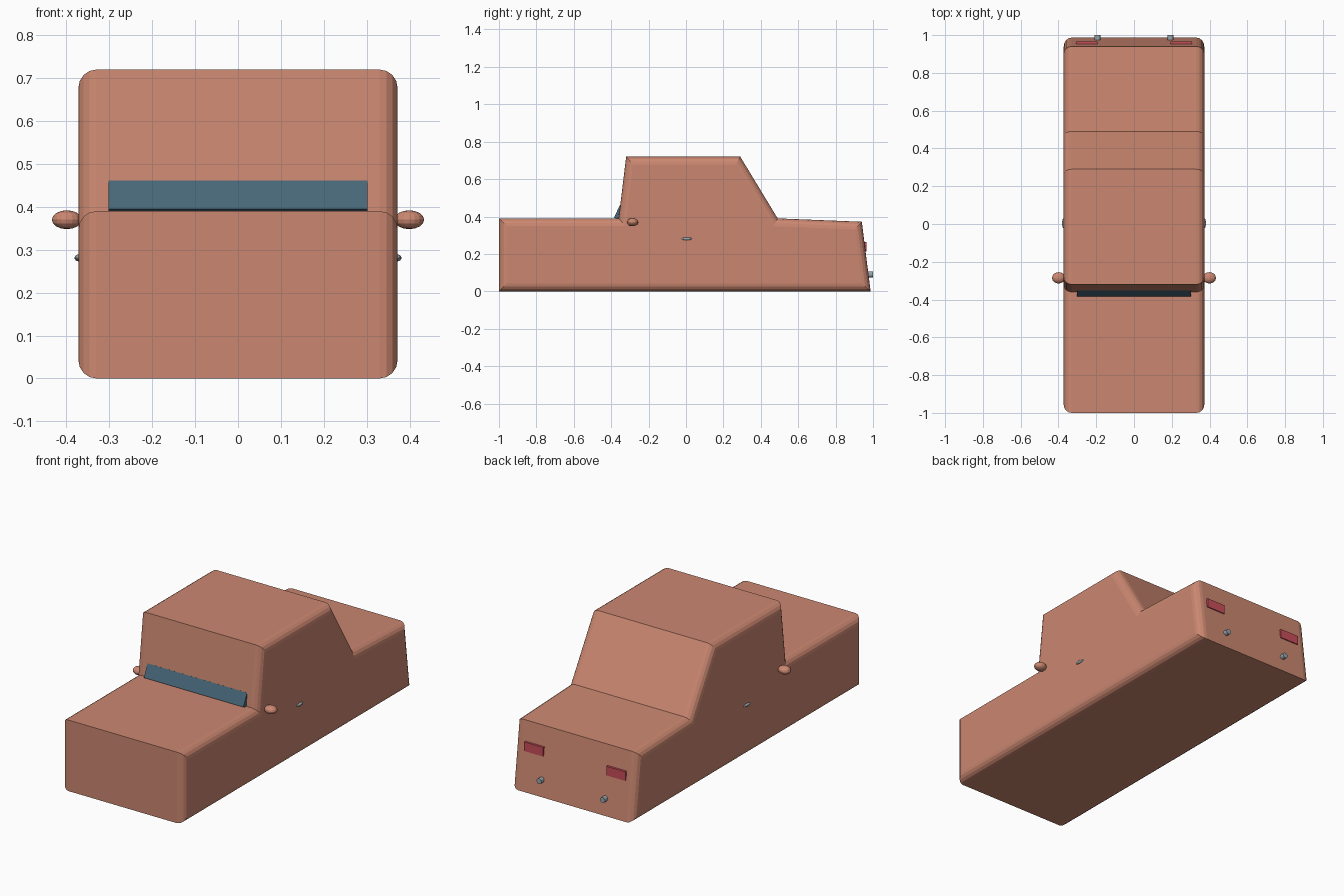
import bpy, bmesh, math
from mathutils import Matrix, Vector

cube = bpy.data.objects.get("Cube")
if cube:
    bpy.data.objects.remove(cube, do_unlink=True)


def material(name, rgb):
    mat = bpy.data.materials.new(name)
    mat.use_nodes = True
    mat.diffuse_color = (*rgb, 1)
    mat.node_tree.nodes["Principled BSDF"].inputs["Base Color"].default_value = (*rgb, 1)
    return mat


PAINT = material("terracotta paint", (0.60, 0.245, 0.165))
GLASS = material("blue glass", (0.065, 0.135, 0.19))
RED = material("tail light red", (0.58, 0.075, 0.10))
METAL = material("grey metal", (0.32, 0.38, 0.41))


def finish(name, bm, mat):
    bmesh.ops.recalc_face_normals(bm, faces=bm.faces)
    mesh = bpy.data.meshes.new(name)
    bm.to_mesh(mesh)
    bm.free()
    mesh.materials.append(mat)
    obj = bpy.data.objects.new(name, mesh)
    bpy.context.collection.objects.link(obj)
    return obj


def box(name, centre, size, mat, tilt=0):
    bm = bmesh.new()
    place = Matrix.Translation(centre) @ Matrix.Rotation(tilt, 4, "X") @ Matrix.Diagonal((*size, 1))
    bmesh.ops.create_cube(bm, size=1, matrix=place)
    return finish(name, bm, mat)


def ellipsoid(name, centre, radii, mat):
    bm = bmesh.new()
    place = Matrix.Translation(centre) @ Matrix.Diagonal((*radii, 1))
    bmesh.ops.create_uvsphere(bm, u_segments=16, v_segments=8, radius=1, matrix=place)
    return finish(name, bm, mat)


def pipe(name, centre, radius, length, mat):
    bm = bmesh.new()
    place = Matrix.Translation(centre) @ Matrix.Rotation(math.pi / 2, 4, "X")
    bmesh.ops.create_cone(bm, cap_ends=True, segments=12, radius1=radius,
                          radius2=radius, depth=length, matrix=place)
    return finish(name, bm, mat)


# Body: side profile (y, z) swept across the width, outer rims rounded
HALF = 0.372
profile = [(-1, 0), (0.987, 0), (0.94, 0.372), (0.49, 0.39),
           (0.29, 0.72), (-0.32, 0.72), (-0.36, 0.39), (-1, 0.39)]
bm = bmesh.new()
side = bm.faces.new([bm.verts.new((-HALF, y, z)) for y, z in profile])
swept = bmesh.ops.extrude_face_region(bm, geom=[side])["geom"]
bmesh.ops.translate(bm, vec=Vector((2 * HALF, 0, 0)),
                    verts=[g for g in swept if isinstance(g, bmesh.types.BMVert)])
if side.is_valid and len([f for f in bm.faces if len(f.verts) == len(profile)]) < 2:
    bm.faces.new(side.verts)
bmesh.ops.recalc_face_normals(bm, faces=bm.faces)
rims = [e for e in bm.edges if abs(e.verts[0].co.x - e.verts[1].co.x) < HALF]
bmesh.ops.bevel(bm, geom=rims, offset=0.042, segments=4, profile=0.5, affect="EDGES")
finish("body", bm, PAINT)

# Windscreen strip leaning on the cabin front
box("windscreen", (0, -0.358, 0.423), (0.604, 0.024, 0.074), GLASS, -math.radians(25))

# Paired fittings
for label, s in (("left", 1), ("right", -1)):
    ellipsoid(label + "_mirror", (s * 0.399, -0.285, 0.37), (0.035, 0.03, 0.022), PAINT)
    ellipsoid(label + "_door_handle", (s * 0.372, 0.004, 0.281), (0.009, 0.028, 0.008), METAL)
    box(label + "_tail_light", (s * 0.25, 0.957, 0.238), (0.115, 0.018, 0.05), RED)
    pipe(label + "_exhaust", (s * 0.193, 0.975, 0.09), 0.015, 0.05, METAL)
